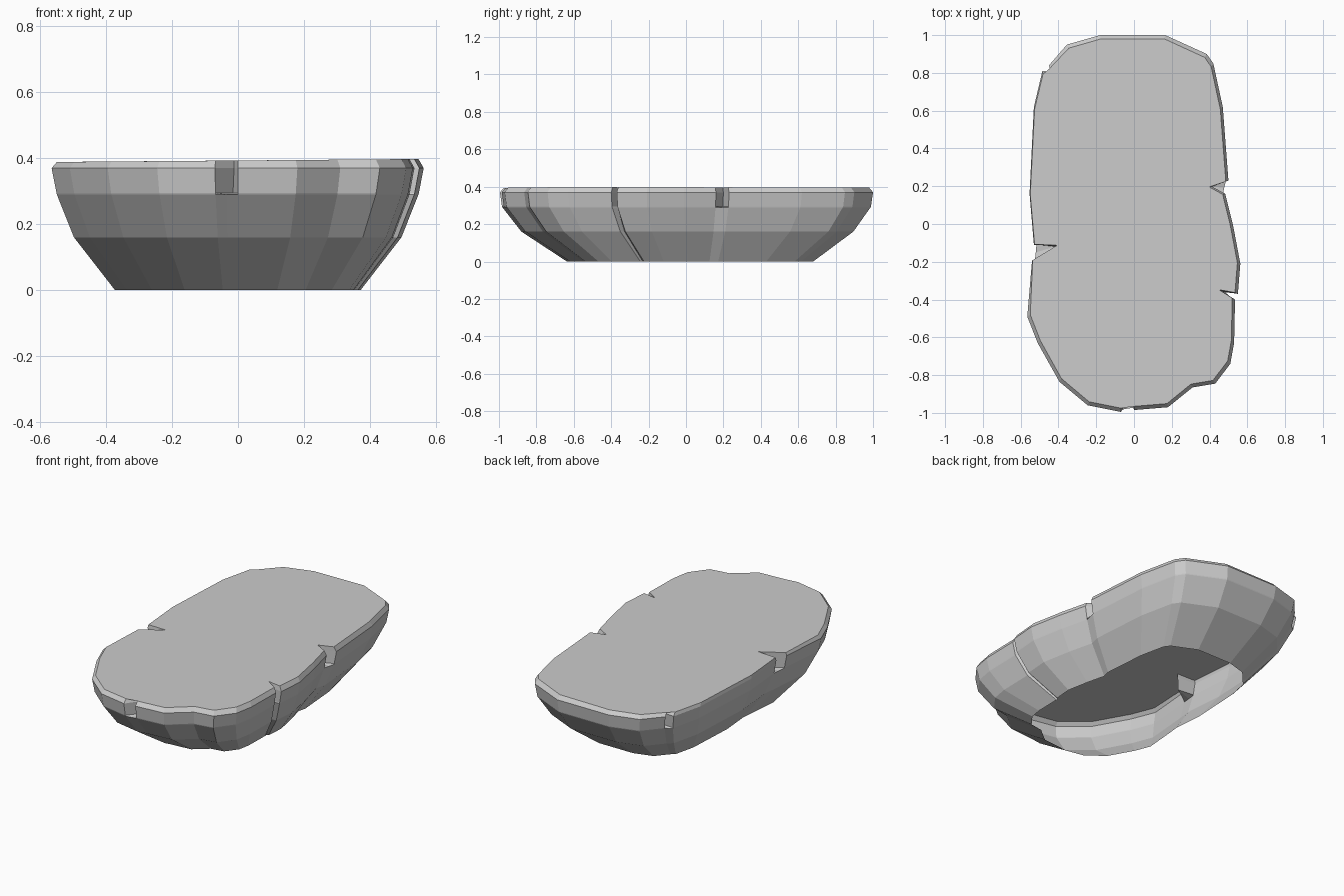
import bpy, bmesh

# Rim outline, counter-clockwise seen from above; True marks a chip's inner tip
outline = [
    (-0.07, -0.995), (-0.012, -0.915, True), (0.0, -0.985), (0.18, -0.97),
    (0.31, -0.865), (0.43, -0.845), (0.51, -0.74), (0.53, -0.63),
    (0.535, -0.40), (0.463, -0.355, True), (0.55, -0.37), (0.563, -0.21),
    (0.525, -0.01), (0.483, 0.16), (0.41, 0.20, True), (0.50, 0.23),
    (0.47, 0.62), (0.42, 0.85), (0.385, 0.90), (0.165, 1.0), (-0.18, 1.0),
    (-0.355, 0.95), (-0.45, 0.84), (-0.365, 0.80, True), (-0.485, 0.81),
    (-0.53, 0.62), (-0.553, 0.16), (-0.53, -0.11), (-0.41, -0.115, True),
    (-0.54, -0.195), (-0.565, -0.49), (-0.51, -0.63), (-0.395, -0.835),
    (-0.245, -0.96),
]

# Height, x scale, y scale, y shift, chip depth share
rings = [
    (0.0, 0.66, 0.66, 0.02, 0.0),
    (0.16, 0.88, 0.89, 0.005, 0.0),
    (0.29, 0.972, 0.987, 0.0, 0.0),
    (0.295, 0.974, 0.989, 0.0, 0.85),
    (0.37, 1.0, 1.0, 0.0, 1.0),
    (0.393, 0.972, 0.98, 0.0, 1.0),
]
CRACK = {9: (0.15, 0.35, 0.6)}  # one chip runs on down the wall as a crack


def ring_points(level):
    z, sx, sy, shift, share = rings[level]
    n = len(outline)
    pts = []
    for i, p in enumerate(outline):
        x, y = p[:2]
        if len(p) == 3:
            a, b = outline[i - 1], outline[(i + 1) % n]
            mx, my = (a[0] + b[0]) / 2, (a[1] + b[1]) / 2
            s = CRACK[i][level] if i in CRACK and level < 3 else share
            x, y = mx + (x - mx) * s, my + (y - my) * s
        fx = sx
        top = level == len(rings) - 1
        if top and x < -0.4 and y > -0.4:
            fx = 0.993  # chamfer thins out along the left side
        tilt = 0.008 * x if top else 0.0
        pts.append((x * fx, y * sy + shift, z + tilt))
    return pts


# Stone slab: faceted wall, chamfered rim, flat top, open underside
bm = bmesh.new()
loops = [[bm.verts.new(p) for p in ring_points(k)] for k in range(len(rings))]
for low, high in zip(loops, loops[1:]):
    for i in range(len(low)):
        j = (i + 1) % len(low)
        bm.faces.new((low[i], low[j], high[j], high[i]))
cap = bm.faces.new(loops[-1])
bmesh.ops.triangulate(bm, faces=[cap])

mesh = bpy.data.meshes.new("stone_slab")
bm.to_mesh(mesh)
bm.free()
slab = bpy.data.objects.new("stone_slab", mesh)
bpy.context.collection.objects.link(slab)
